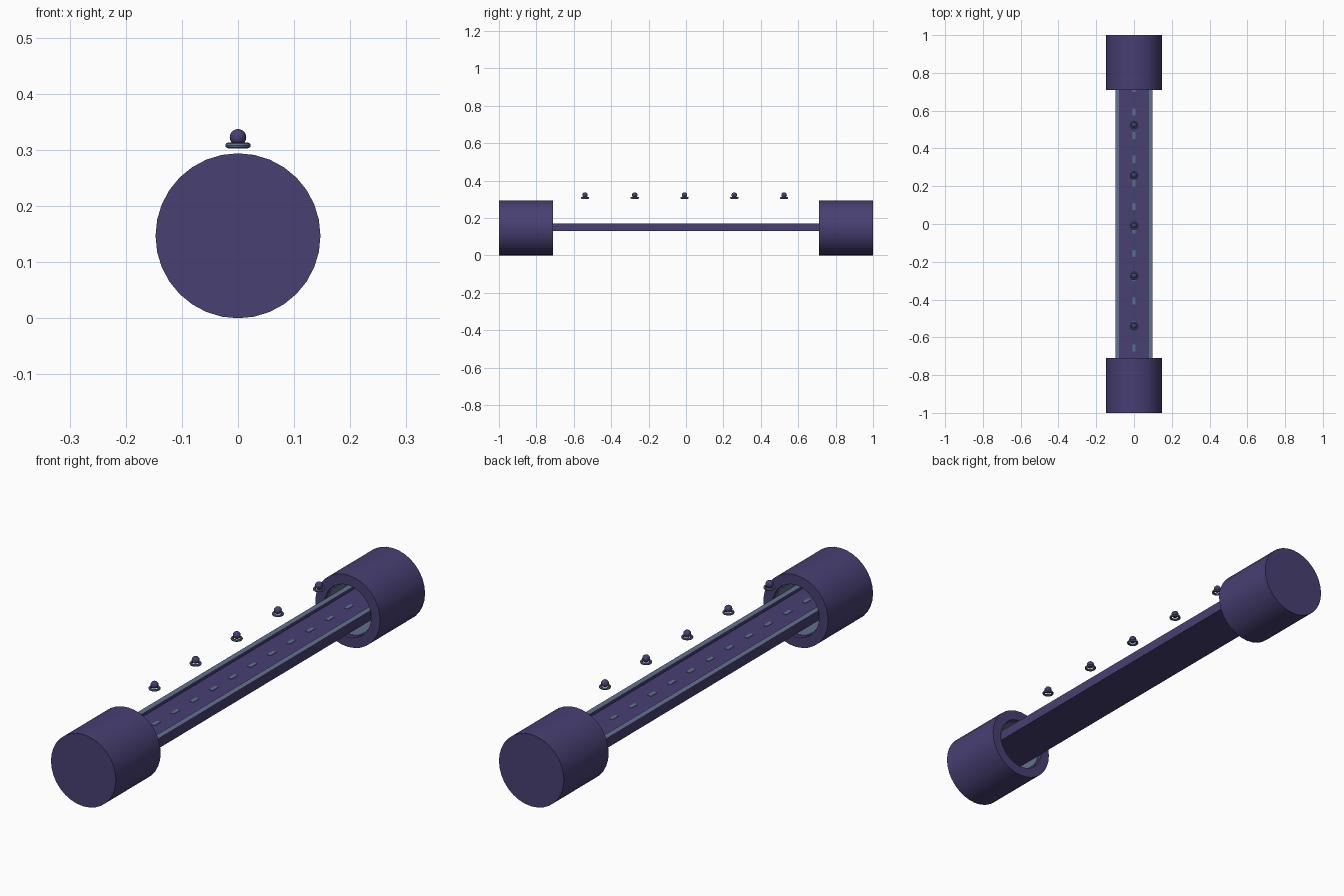
import bpy, bmesh, math

if "Cube" in bpy.data.objects:
    bpy.data.objects.remove(bpy.data.objects["Cube"])


def material(name, color):
    m = bpy.data.materials.new(name)
    m.diffuse_color = (*color, 1)
    m.use_nodes = True
    m.node_tree.nodes["Principled BSDF"].inputs["Base Color"].default_value = m.diffuse_color
    return m


PURPLE = material("purple", (0.065, 0.05, 0.17))
STEEL = material("blue_grey", (0.12, 0.17, 0.28))


def finish(obj, name, mat, smooth=True):
    obj.name = name
    obj.data.materials.append(mat)
    if smooth:
        bpy.ops.object.shade_smooth_by_angle(angle=math.radians(35))
    return obj


def box(name, x0, x1, y0, y1, z0, z1, mat):
    bpy.ops.mesh.primitive_cube_add(
        size=1, location=((x0 + x1) / 2, (y0 + y1) / 2, (z0 + z1) / 2))
    o = bpy.context.object
    o.scale = (x1 - x0, y1 - y0, z1 - z0)
    return finish(o, name, mat, False)


def lathe(name, profile, z, mat, segs=32):
    """Spin (radius, y) points around the y axis at height z."""
    bm = bmesh.new()
    rings = []
    for r, y in profile:
        if r == 0:
            rings.append([bm.verts.new((0, y, z))] * segs)
        else:
            rings.append([bm.verts.new((r * math.cos(a), y, z + r * math.sin(a)))
                          for a in (2 * math.pi * i / segs for i in range(segs))])
    for a, b in zip(rings, rings[1:]):
        for i in range(segs):
            j = (i + 1) % segs
            bm.faces.new(list(dict.fromkeys((a[i], a[j], b[j], b[i]))))
    bmesh.ops.recalc_face_normals(bm, faces=bm.faces)
    me = bpy.data.meshes.new(name)
    bm.to_mesh(me)
    bm.free()
    o = bpy.data.objects.new(name, me)
    bpy.context.collection.objects.link(o)
    bpy.ops.object.select_all(action='DESELECT')
    o.select_set(True)
    bpy.context.view_layer.objects.active = o
    return finish(o, name, mat)


R, IN, MOUTH = 0.147, 0.106, 0.71

# Hollow end tunnels, closed outside, with a lining inside
for side, s in (("front", -1), ("back", 1)):
    lathe(side + "_tunnel",
          [(0, s), (R, s), (R, s * MOUTH), (IN, s * MOUTH), (IN, s * 0.98), (0, s * 0.98)],
          R, PURPLE)
    lathe(side + "_tunnel_lining",
          [(IN - 0.001, s * 0.725), (IN - 0.005, s * 0.725),
           (IN - 0.005, s * 0.975), (IN - 0.001, s * 0.975)],
          R, STEEL)

# Road deck running into both tunnels
END = 0.97
box("road_deck", -0.098, 0.098, -END, END, 0.131, 0.160, PURPLE)

# Raised kerbs with a light strip on top
for side, s in (("left", -1), ("right", 1)):
    x0, x1 = sorted((s * 0.075, s * 0.098))
    box(side + "_kerb", x0, x1, -END, END, 0.160, 0.170, PURPLE)
    box(side + "_kerb_strip", x0, x1, -END, END, 0.170, 0.172, STEEL)

# Centre line dashes
for i in range(15):
    y = -0.907 + 0.125 * i
    box(f"lane_dash_{i + 1}", -0.008, 0.008, y - 0.019, y + 0.019, 0.160, 0.162, STEEL)

# Floating lamps: a globe sitting in a ring
for i in range(5):
    y = -0.54 + 0.266 * i
    bpy.ops.mesh.primitive_uv_sphere_add(segments=16, ring_count=10, radius=0.0148,
                                         location=(0, y, 0.3225))
    finish(bpy.context.object, f"lamp_globe_{i + 1}", PURPLE)
    bpy.ops.mesh.primitive_torus_add(major_segments=24, minor_segments=8,
                                     major_radius=0.0178, minor_radius=0.005,
                                     location=(0, y, 0.308))
    finish(bpy.context.object, f"lamp_ring_{i + 1}", STEEL)
